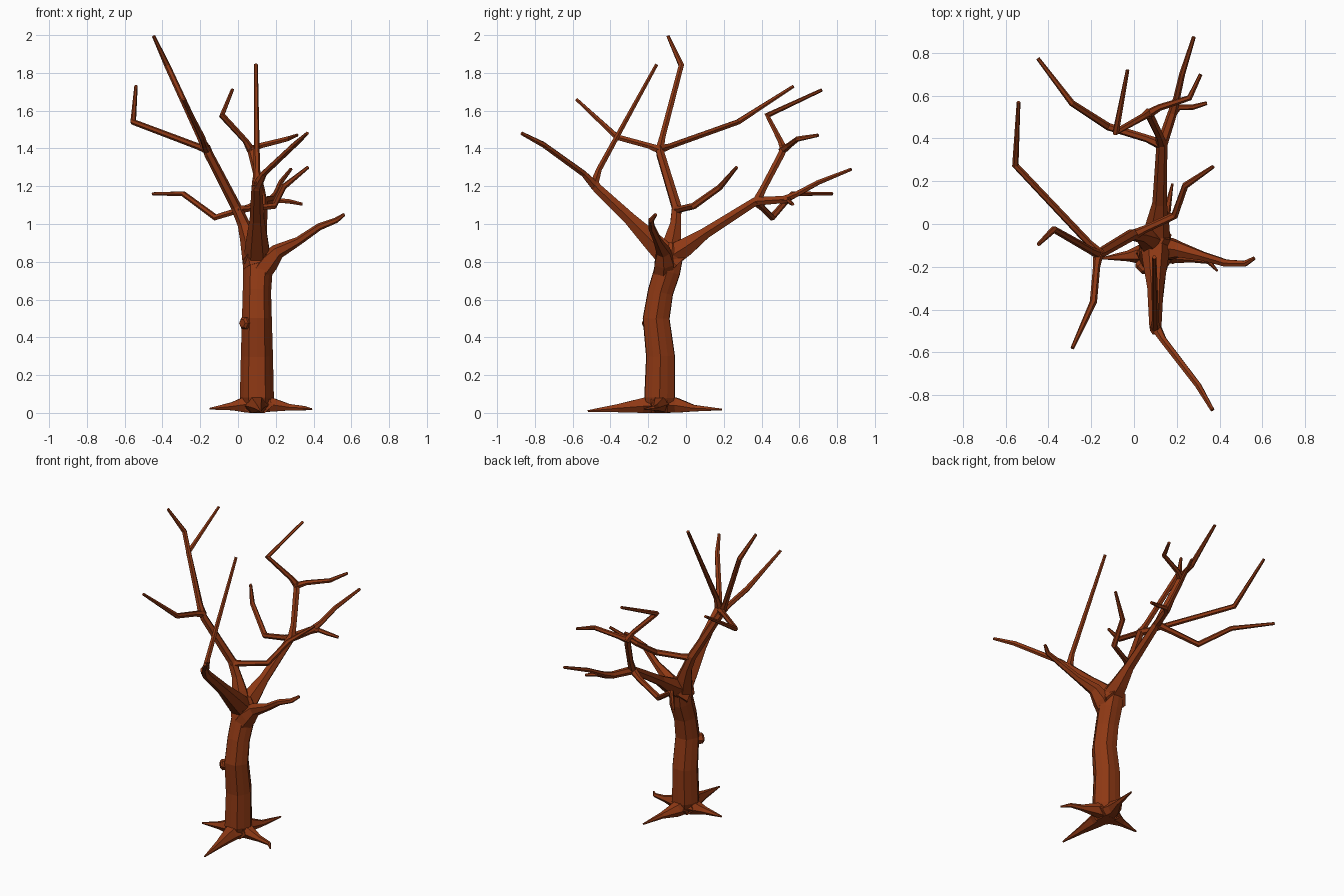
import bpy, bmesh, math
from mathutils import Vector

bark = bpy.data.materials.new("bark")
bark.diffuse_color = (0.27, 0.04, 0.007, 1)


def limb(name, pts, sides=6, ridge=1.0):
    """Flat-faced tapered tube through (x, y, z, radius) points."""
    bm = bmesh.new()
    P = [Vector(p[:3]) for p in pts]
    n = len(P)
    dirs = [(P[i + 1] - P[i]).normalized() for i in range(n - 1)]
    tan = [(dirs[max(i - 1, 0)] + dirs[min(i, n - 2)]).normalized() for i in range(n)]
    ref = Vector((1, 0, 0)) if abs(tan[0].x) < 0.8 else Vector((0, 1, 0))
    u = (ref - tan[0] * ref.dot(tan[0])).normalized()
    rings = []
    for i in range(n):
        if i:
            u = tan[i - 1].rotation_difference(tan[i]) @ u
        v = tan[i].cross(u)
        ring = []
        for k in range(sides):
            a = 2 * math.pi * k / sides
            r = pts[i][3] * (ridge if k % 2 else 1)
            co = P[i] + (u * math.cos(a) + v * math.sin(a)) * r
            co.z = max(co.z, 0)
            ring.append(bm.verts.new(co))
        rings.append(ring)
    for a, b in zip(rings, rings[1:]):
        for k in range(sides):
            j = (k + 1) % sides
            bm.faces.new((a[k], a[j], b[j], b[k]))
    bm.faces.new(rings[0][::-1])
    bm.faces.new(rings[-1])
    bmesh.ops.recalc_face_normals(bm, faces=bm.faces)
    me = bpy.data.meshes.new(name)
    bm.to_mesh(me)
    bm.free()
    me.materials.append(bark)
    ob = bpy.data.objects.new(name, me)
    bpy.context.collection.objects.link(ob)
    return ob


# Trunk with bark ridges
limb("trunk", [(.1, -.14, .015, .07), (.1, -.14, .08, .09), (.1, -.135, .3, .085),
               (.1, -.158, .5, .079), (.1, -.135, .64, .075), (.105, -.1, .75, .078),
               (.1, -.075, .85, .07), (.1, -.07, .9, .04)], 12, 0.9)

# Roots: star of tapered spikes
limb("root_front", [(.1, -.1, .04, .085), (.1, -.23, .035, .05), (.11, -.36, .025, .025), (.12, -.52, .01, .005)])
limb("root_back", [(.1, -.18, .04, .085), (.11, -.05, .04, .045), (.15, .04, .025, .02), (.18, .19, .018, .005)])
limb("root_left", [(.14, -.14, .04, .085), (.04, -.14, .045, .05), (-.03, -.15, .035, .025), (-.15, -.16, .022, .005)])
limb("root_right", [(.06, -.14, .04, .085), (.17, -.14, .045, .045), (.27, -.16, .03, .02),
                    (.35, -.175, .025, .013), (.39, -.22, .02, .005)])

# Knot on the trunk
limb("knot", [(.06, -.18, .475, .035), (.03, -.21, .475, .034), (.022, -.218, .475, .022)])

# Front bough
limb("front_bough", [(.1, -.05, .78, .075), (.1, -.17, .9, .06), (.1, -.3, 1.03, .038),
                     (.1, -.47, 1.19, .029), (.1, -.5, 1.235, .024)])
limb("front_upright", [(.1, -.49, 1.2, .027), (.1, -.46, 1.29, .017), (.095, -.155, 1.845, .01)])
limb("front_reach", [(.1, -.48, 1.2, .027), (.135, -.54, 1.265, .018), (.3, -.755, 1.42, .016), (.367, -.87, 1.48, .01)])

# Back bough
limb("back_bough", [(.1, -.13, .8, .075), (.11, -.0, .88, .055), (.12, .1, .95, .034),
                    (.13, .36, 1.115, .026), (.132, .39, 1.135, .022)])
limb("back_upright", [(.13, .37, 1.11, .027), (.12, .41, 1.19, .02), (.075, .505, 1.37, .021), (.068, .52, 1.41, .02)])
limb("back_upright_twig_a", [(.07, .52, 1.39, .023), (.04, .5, 1.44, .016), (-.085, .43, 1.575, .017), (-.03, .72, 1.71, .009)])
limb("back_upright_twig_b", [(.06, .51, 1.39, .023), (.12, .545, 1.415, .016), (.26, .59, 1.45, .014), (.312, .7, 1.47, .009)])
limb("back_reach", [(.13, .37, 1.12, .026), (.18, .52, 1.13, .022), (.2, .59, 1.16, .016),
                    (.225, .7, 1.22, .014), (.28, .875, 1.29, .009)])
limb("back_reach_twig", [(.175, .51, 1.125, .02), (.21, .545, 1.125, .014), (.27, .545, 1.12, .013), (.34, .565, 1.105, .009)])
limb("back_hook", [(.13, .37, 1.12, .025), (.06, .4, 1.09, .018), (-.12, .455, 1.035, .018),
                   (-.29, .565, 1.16, .015), (-.45, .775, 1.16, .009)])

# Left bough
limb("left_bough", [(.1, -.1, .78, .075), (.06, -.07, .92, .05), (.03, -.055, 1.0, .033),
                    (-.01, -.05, 1.09, .028), (-.155, -.135, 1.37, .024), (-.17, -.14, 1.41, .022)])
limb("left_top", [(-.165, -.14, 1.39, .025), (-.2, -.125, 1.46, .018), (-.375, -.025, 1.84, .016), (-.447, -.095, 1.995, .009)])
limb("left_outer", [(-.16, -.14, 1.395, .025), (-.21, -.09, 1.41, .017), (-.555, .275, 1.54, .016), (-.54, .57, 1.73, .009)])
limb("left_front", [(-.165, -.13, 1.39, .025), (-.175, -.2, 1.415, .017), (-.19, -.365, 1.46, .017), (-.288, -.58, 1.66, .009)])
limb("left_inner", [(-.01, -.055, 1.075, .026), (.05, -.025, 1.08, .018), (.19, .04, 1.095, .018),
                    (.24, .18, 1.195, .016), (.37, .268, 1.3, .009)])

# Right bough
limb("right_bough", [(.1, -.12, .72, .06), (.16, -.115, .8, .058), (.21, -.12, .855, .04), (.32, -.15, .91, .023),
                     (.43, -.183, .985, .019), (.52, -.185, 1.02, .015), (.562, -.16, 1.05, .009)])
